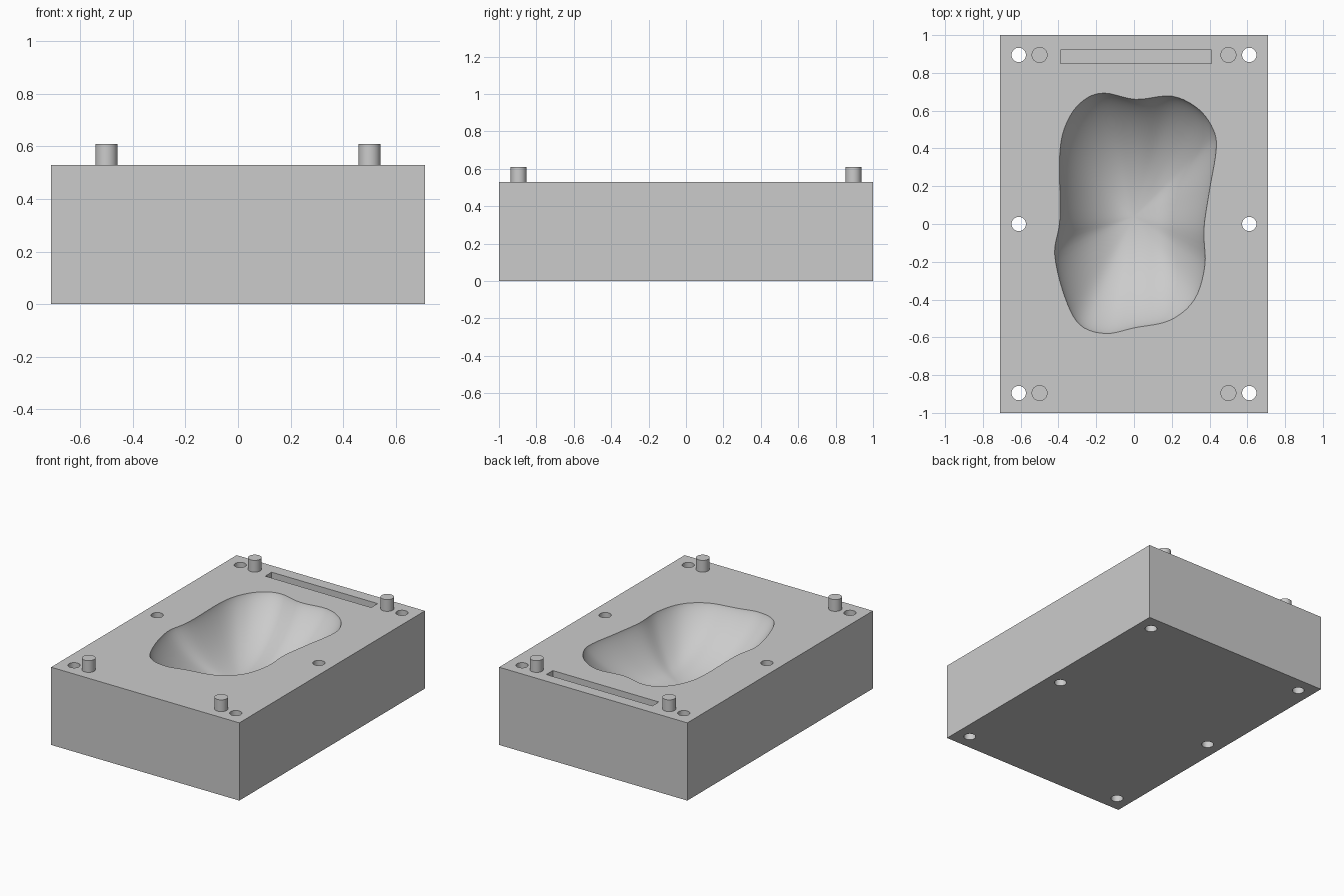
import bpy, bmesh, math
from mathutils import Vector, Matrix

cube = bpy.data.objects.get("Cube")
if cube:
    bpy.data.objects.remove(cube, do_unlink=True)

TOP = 0.53
DEPTH = 0.33

grey = bpy.data.materials.new("plain grey")
grey.use_nodes = True
grey.diffuse_color = (0.6, 0.6, 0.6, 1)
grey.node_tree.nodes["Principled BSDF"].inputs["Base Color"].default_value = (0.6, 0.6, 0.6, 1)


def finish(name, bm):
    bmesh.ops.recalc_face_normals(bm, faces=bm.faces)
    mesh = bpy.data.meshes.new(name)
    bm.to_mesh(mesh)
    bm.free()
    mesh.materials.append(grey)
    obj = bpy.data.objects.new(name, mesh)
    bpy.context.collection.objects.link(obj)
    return obj


def box(name, x0, x1, y0, y1, z0, z1):
    bm = bmesh.new()
    place = Matrix.Translation(((x0 + x1) / 2, (y0 + y1) / 2, (z0 + z1) / 2))
    size = Matrix.Diagonal((x1 - x0, y1 - y0, z1 - z0, 1))
    bmesh.ops.create_cube(bm, size=1, matrix=place @ size)
    return finish(name, bm)


def cylinder(name, x, y, radius, z0, z1):
    bm = bmesh.new()
    bmesh.ops.create_cone(bm, cap_ends=True, segments=40, radius1=radius, radius2=radius,
                          depth=z1 - z0, matrix=Matrix.Translation((x, y, (z0 + z1) / 2)))
    return finish(name, bm)


def activate(obj):
    bpy.ops.object.select_all(action='DESELECT')
    obj.select_set(True)
    bpy.context.view_layer.objects.active = obj


def smooth(obj, degrees):
    activate(obj)
    bpy.ops.object.shade_smooth_by_angle(angle=math.radians(degrees))


def cut(target, cutter):
    cutter.hide_render = True
    activate(target)
    mod = target.modifiers.new("cut", 'BOOLEAN')
    mod.operation = 'DIFFERENCE'
    mod.solver = 'EXACT'
    mod.object = cutter
    bpy.ops.object.modifier_apply(modifier=mod.name)
    bpy.data.objects.remove(cutter, do_unlink=True)


def closed_spline(points, steps):
    """Smooth closed loop through the points."""
    pts = [Vector(p) for p in points]
    n = len(pts)
    loop = []
    for i in range(n):
        a, b, c, d = (pts[(i + k) % n] for k in (-1, 0, 1, 2))
        for s in range(steps):
            t = s / steps
            loop.append(0.5 * (2 * b + (c - a) * t + (2 * a - 5 * b + 4 * c - d) * t ** 2
                               + (3 * b - a - 3 * c + d) * t ** 3))
    return loop


# Organic bowl-shaped cavity: rim outline shrunk towards its deepest point
rim = [(-.155, .693), (.01, .66), (.2, .677), (.34, .61), (.42, .5), (.435, .39),
       (.4, .18), (.37, -.03), (.375, -.22), (.32, -.4), (.19, -.51), (0, -.55),
       (-.15, -.58), (-.285, -.535), (-.365, -.39), (-.42, -.16), (-.392, .03),
       (-.392, .39), (-.345, .56), (-.26, .66)]
outline = closed_spline(rim, 5)
centre = Vector((0, 0.04))


def bowl_z(p, t):
    drop = DEPTH * (1 - t * t) ** 0.8
    ridge = 0.07 * math.exp(-((p.x - 0.06) / 0.09) ** 2)
    return TOP - drop * (1 - ridge)


bm = bmesh.new()
rings = [[bm.verts.new((p.x, p.y, TOP + 0.1)) for p in outline]]
RINGS = 24
for k in range(RINGS):
    t = math.cos(k / RINGS * math.pi / 2)
    ring = []
    for p in outline:
        q = centre + (p - centre) * t
        ring.append(bm.verts.new((q.x, q.y, bowl_z(q, t))))
    rings.append(ring)
bm.faces.new(rings[0])
count = len(outline)
for upper, lower in zip(rings, rings[1:]):
    for i in range(count):
        j = (i + 1) % count
        bm.faces.new((upper[i], upper[j], lower[j], lower[i]))
bottom = bm.verts.new((centre.x, centre.y, bowl_z(centre, 0)))
for i in range(count):
    bm.faces.new((rings[-1][i], rings[-1][(i + 1) % count], bottom))
cavity = finish("cavity_cutter", bm)

# Main block with cavity, slot and through holes
block = box("mould_block", -0.71, 0.71, -1, 1, 0, TOP)
cut(block, cavity)
cut(block, box("slot_cutter", -0.39, 0.41, 0.85, 0.92, TOP - 0.08, TOP + 0.1))
for x in (-0.61, 0.61):
    for y in (-0.895, 0, 0.895):
        cut(block, cylinder("bolt_hole_cutter", x, y, 0.038, -0.1, TOP + 0.1))
smooth(block, 25)

# Locating pegs
for side, x in (("right", -0.5), ("left", 0.5)):
    for end, y in (("front", -0.895), ("back", 0.895)):
        smooth(cylinder(f"{end}_{side}_peg", x, y, 0.042, TOP - 0.02, 0.61), 30)
